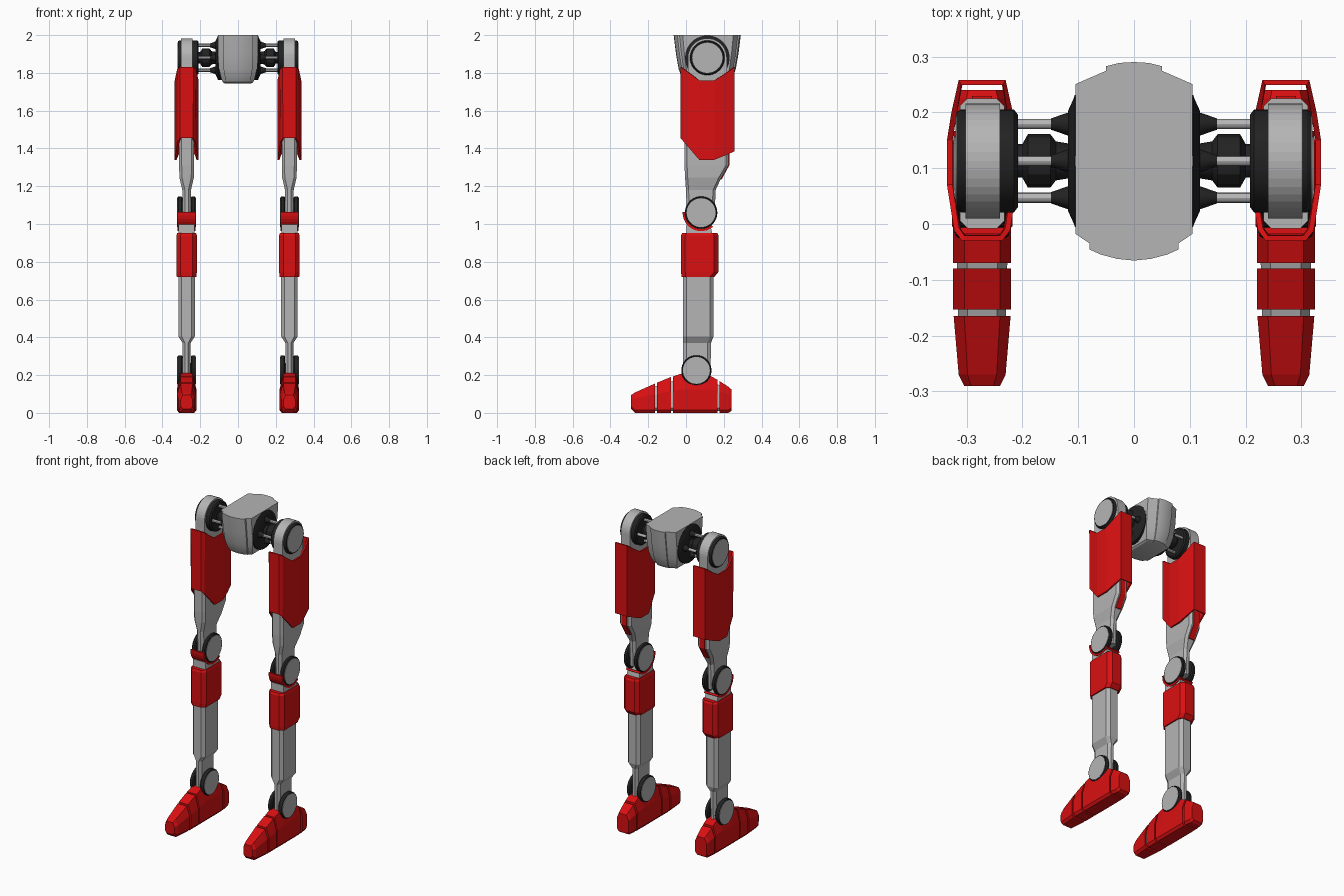
import bpy, bmesh, math

if "Cube" in bpy.data.objects:
    bpy.data.objects.remove(bpy.data.objects["Cube"])

CX = 0.272          # leg centre line
HIP = (0.113, 1.88)
KNEE = (0.08, 1.06)
ANKLE = (0.055, 0.225)


def material(name, rgb):
    m = bpy.data.materials.new(name)
    m.diffuse_color = (*rgb, 1)
    m.use_nodes = True
    m.node_tree.nodes["Principled BSDF"].inputs["Base Color"].default_value = m.diffuse_color
    return m


GREY = material("grey metal", (0.46, 0.46, 0.46))
RED = material("red armour", (0.70, 0.005, 0.006))
BLACK = material("black joint", (0.016, 0.016, 0.016))


def loft(name, rings, mat, mirror=True, caps=True, smooth=0):
    """Skin a list of equal-length closed rings into one object."""
    bm = bmesh.new()
    vs = [[bm.verts.new(p) for p in r] for r in rings]
    n = len(rings[0])
    for a, b in zip(vs, vs[1:]):
        for i in range(n):
            j = (i + 1) % n
            bm.faces.new((a[i], a[j], b[j], b[i]))
    if caps:
        bm.faces.new(vs[0])
        bm.faces.new(vs[-1])
    bmesh.ops.recalc_face_normals(bm, faces=bm.faces)
    me = bpy.data.meshes.new(name)
    bm.to_mesh(me)
    bm.free()
    me.materials.append(mat)
    ob = bpy.data.objects.new(name, me)
    bpy.context.collection.objects.link(ob)
    if smooth:
        bpy.ops.object.select_all(action='DESELECT')
        ob.select_set(True)
        bpy.context.view_layer.objects.active = ob
        bpy.ops.object.shade_smooth_by_angle(angle=math.radians(smooth))
    if mirror:
        ob.modifiers.new("mirror", 'MIRROR')
    return ob


def rod(name, centre, stations, mat, n=40):
    """Turned part along x; stations are (x, radius)."""
    y, z = centre
    turn = [2 * math.pi * i / n for i in range(n)]
    return loft(name, [[(x, y + r * math.cos(a), z + r * math.sin(a)) for a in turn]
                       for x, r in stations], mat, smooth=30)


def prism(name, profile, x0, x1, mat):
    """Side profile (y, z) extruded along x."""
    return loft(name, [[(x, y, z) for y, z in profile] for x in (x0, x1)], mat)


def column(name, stations, mat, c):
    """Vertical limb with chamfered corners; stations are (z, half_x, y_front, y_back)."""
    rings = []
    for z, h, f, b in stations:
        k = min(c, h * 0.6)
        pts = [(-h + k, f), (h - k, f), (h, f + c), (h, b - c),
               (h - k, b), (-h + k, b), (-h, b - c), (-h, f + c)]
        rings.append([(CX + x, y, z) for x, y in pts])
    return loft(name, rings, mat)


def foot(name, stations, mat):
    """Foot segment; stations are (y, half_x, top_half_x, z_bottom, z_side, z_top)."""
    rings = []
    for y, h, t, zb, zs, zt in stations:
        half = [(h - 0.012, zb), (h, zb + 0.015), (h, zs), (t, zt)]
        pts = half + [(-x, z) for x, z in reversed(half)]
        rings.append([(CX + x, y, z) for x, z in pts])
    return loft(name, rings, mat)


# Pelvis: one outline shrunk toward the bottom
half = [(0, -0.178), (0.03, -0.175), (0.06, -0.167), (0.08, -0.158), (0.08, -0.147),
        (0.105, -0.13), (0.105, 0.138), (0.05, 0.162), (0.05, 0.170), (0.026, 0.176), (0, 0.1775)]
outline = half + [(-x, y) for x, y in reversed(half[1:-1])]
loft("pelvis", [[(x * sx, 0.1125 + y * sy, z) for x, y in outline] for z, sx, sy in
                [(2.0, 1, 1), (1.9, 1, 0.93), (1.82, 0.95, 0.85), (1.775, 0.86, 0.76),
                 (1.752, 0.78, 0.68), (1.745, 0.68, 0.58)]], GREY, mirror=False, smooth=25)

# Hip coupling between pelvis and leg
rod("hip_plate", HIP, [(0.08, 0.118), (0.106, 0.118), (0.108, 0.112), (0.118, 0.09)], BLACK)
rod("hip_core", HIP, [(0.11, 0.03), (0.14, 0.035), (0.15, 0.048), (0.19, 0.048), (0.2, 0.03),
                      (0.215, 0.03)], BLACK, 12)
for i in range(4):
    a = i * math.pi / 2
    c = (HIP[0] + 0.066 * math.cos(a), HIP[1] + 0.066 * math.sin(a))
    rod("hip_strut", c, [(0.11, 0.009), (0.22, 0.009)], GREY, 12)
    rod("hip_strut_socket", c, [(0.11, 0.021), (0.12, 0.020), (0.149, 0.010)], BLACK, 12)

# Hip joint: grey round-topped housing, black hub, grey cap
arch = [(HIP[0] + 0.103 * math.cos(math.pi * i / 20), HIP[1] + 0.103 * math.sin(math.pi * i / 20))
        for i in range(21)]
prism("hip_housing", arch + [(0.01, 1.5), (0.216, 1.5)], 0.24, 0.302, GREY)
rod("hip_hub", HIP, [(0.208, 0.083), (0.215, 0.092), (0.31, 0.092), (0.318, 0.087)], BLACK)
rod("hip_cap", HIP, [(0.3, 0.08), (0.320, 0.08)], GREY)

# Thigh armour: open shell with notched top and stepped bottom
side = [(0.036, -0.03, 1.83, 1.455), (0.05, -0.012, 1.82, 1.435), (0.063, 0.07, 1.76, 1.34),
        (0.063, 0.15, 1.76, 1.34), (0.055, 0.20, 1.79, 1.36), (0.042, 0.258, 1.83, 1.385)]
plan = side + [(-x, y, t, b) for x, y, t, b in reversed(side)]
shell = loft("thigh_armour", [[(CX + x, y, t) for x, y, t, b in plan],
                              [(CX + x * (0.95 if y < 0 else 1), y, b) for x, y, t, b in plan]],
             RED, caps=False)
wall = shell.modifiers.new("wall", 'SOLIDIFY')
wall.thickness, wall.offset = 0.01, -1

# Upper leg with the red strip behind it
column("upper_leg", [(1.55, 0.04, -0.008, 0.225), (1.31, 0.04, -0.008, 0.225),
                     (1.245, 0.038, -0.005, 0.187), (1.18, 0.023, 0.0, 0.157),
                     (1.02, 0.023, 0.005, 0.15)], GREY, 0.014)
prism("rear_thigh_strip", [(0.20, 1.40), (0.229, 1.40), (0.229, 1.31), (0.188, 1.235),
                           (0.17, 1.235), (0.20, 1.31)], CX - 0.018, CX + 0.018, RED)


# Knee and ankle: paired black discs with grey caps
def joint(name, centre, r):
    rod(name + "_axle", centre, [(CX - 0.04, r * 0.5), (CX + 0.04, r * 0.5)], BLACK)
    for tag, s in (("inner", -1), ("outer", 1)):
        rod(f"{name}_{tag}_disc", centre,
            [(CX + s * 0.022, r * 0.93), (CX + s * 0.028, r), (CX + s * 0.042, r),
             (CX + s * 0.048, r * 0.95)], BLACK)
        rod(f"{name}_{tag}_cap", centre,
            [(CX + s * 0.04, r * 0.89), (CX + s * 0.050, r * 0.89)], GREY)


joint("knee", KNEE, 0.086)
joint("ankle", ANKLE, 0.08)

# Red guard wrapped around the front and underside of the knee
turn = [math.radians(178 + 11 * i) for i in range(13)]
arc = [(KNEE[0] + r * math.cos(a), KNEE[1] + r * math.sin(a))
       for r, seq in ((0.098, turn), (0.086, turn[::-1])) for a in seq]
prism("knee_guard", arc, CX - 0.047, CX + 0.047, RED)
prism("knee_neck", [(0.002, 0.9), (0.002, 0.998), (0.02, 1.0), (0.13, 0.99), (0.15, 0.9)],
      CX - 0.043, CX + 0.043, GREY)

# Lower leg and its armour sleeve
column("shin", [(0.95, 0.044, -0.015, 0.145), (0.405, 0.044, -0.015, 0.145),
                (0.37, 0.021, -0.015, 0.133), (0.16, 0.021, -0.015, 0.128)], GREY, 0.018)
column("shin_armour", [(0.952, 0.050, -0.02, 0.165), (0.94, 0.054, -0.026, 0.171),
                       (0.745, 0.054, -0.026, 0.171), (0.72, 0.052, -0.024, 0.15)], RED, 0.022)

# Foot: four red segments on a grey core
foot("toe", [(-0.29, 0.032, 0.02, 0.02, 0.07, 0.095), (-0.27, 0.042, 0.026, 0, 0.075, 0.108),
             (-0.165, 0.051, 0.032, 0, 0.10, 0.155)], RED)
foot("front_foot", [(-0.153, 0.052, 0.032, 0, 0.10, 0.16), (-0.08, 0.052, 0.032, 0, 0.115, 0.19)],
     RED)
foot("mid_foot", [(-0.07, 0.052, 0.032, 0, 0.115, 0.193), (-0.01, 0.052, 0.032, 0, 0.125, 0.212),
                  (0.10, 0.052, 0.032, 0, 0.125, 0.212), (0.167, 0.051, 0.032, 0, 0.12, 0.175)],
     RED)
foot("heel", [(0.178, 0.051, 0.032, 0, 0.115, 0.168), (0.225, 0.045, 0.028, 0, 0.10, 0.138),
              (0.24, 0.04, 0.025, 0.01, 0.095, 0.125)], RED)
foot("foot_core", [(-0.2, 0.042, 0.026, 0.01, 0.09, 0.13), (-0.03, 0.046, 0.028, 0.01, 0.11, 0.18),
                   (0.13, 0.046, 0.028, 0.01, 0.11, 0.17), (0.21, 0.04, 0.025, 0.01, 0.1, 0.13)],
     GREY)
